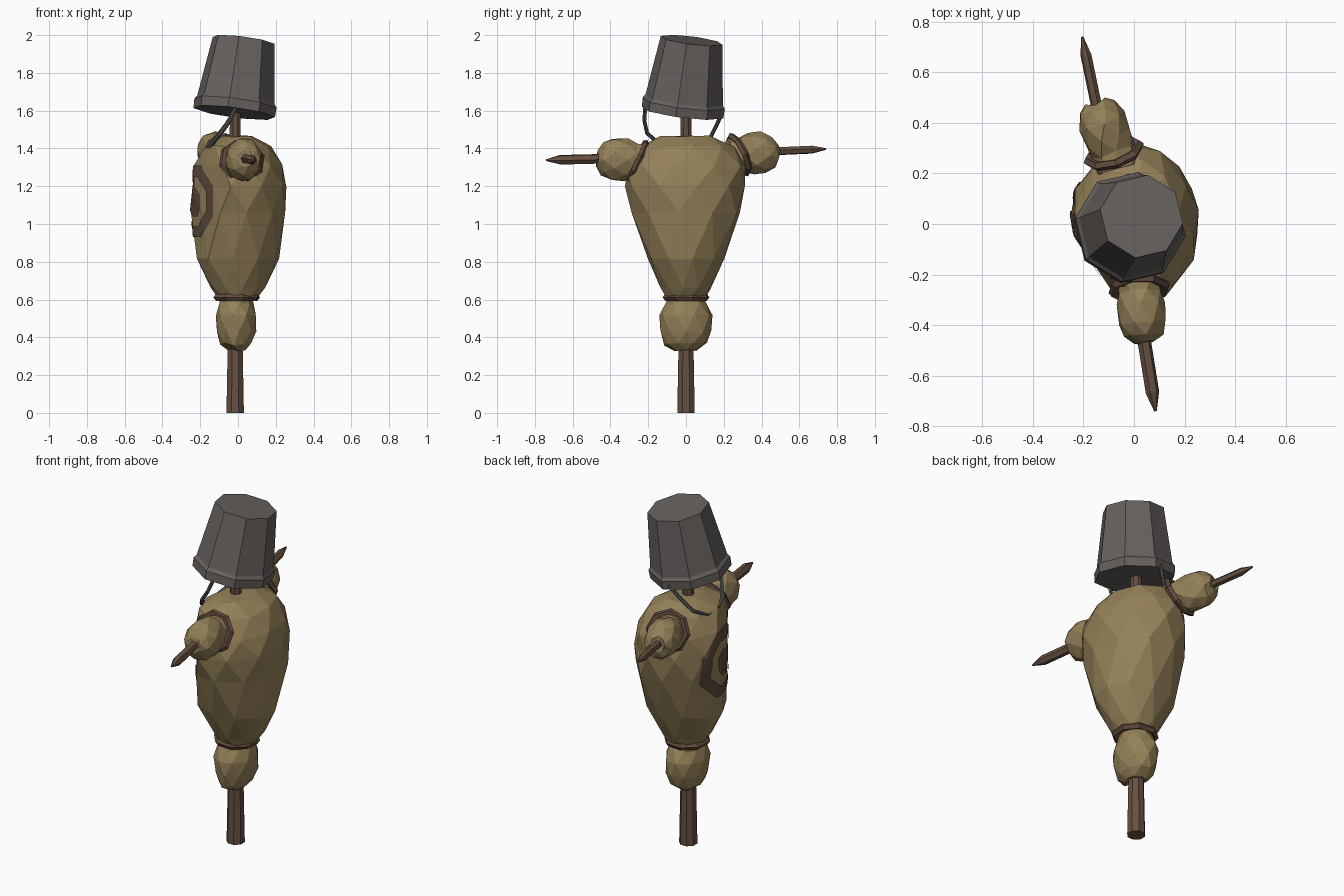
import bpy, bmesh, math, random
from mathutils import Vector
from mathutils.bvhtree import BVHTree

if "Cube" in bpy.data.objects:
    bpy.data.objects.remove(bpy.data.objects["Cube"])

random.seed(4)
UP = Vector((0, 0, 1))


def material(name, color):
    m = bpy.data.materials.new(name)
    m.diffuse_color = (*color, 1)
    m.use_nodes = True
    m.node_tree.nodes["Principled BSDF"].inputs["Base Color"].default_value = m.diffuse_color
    return m


SACK = material("sackcloth tan", (0.30, 0.22, 0.10))
WOOD = material("wood brown", (0.135, 0.08, 0.053))
ROPE = material("rope brown", (0.12, 0.072, 0.05))
PAINT = material("paint dark brown", (0.115, 0.07, 0.047))
METAL = material("bucket grey", (0.135, 0.12, 0.113))
WIRE = material("handle grey", (0.09, 0.09, 0.088))


def finish(bm, name, mat):
    bmesh.ops.recalc_face_normals(bm, faces=bm.faces)
    me = bpy.data.meshes.new(name)
    bm.to_mesh(me)
    bm.free()
    me.materials.append(mat)
    ob = bpy.data.objects.new(name, me)
    bpy.context.collection.objects.link(ob)
    return ob


def loft(name, stations, start, axis, sides, mat, phase=0, jitter=0.0, twist=0):
    """Rings (distance, radius x, radius y) along an axis, capped at both ends."""
    bm = bmesh.new()
    q = UP.rotation_difference(Vector(axis).normalized())
    rings = []
    for i, (d, rx, ry) in enumerate(stations):
        ring = []
        for k in range(sides):
            a = math.radians(phase + twist * i) + math.tau * k / sides
            s = 1 + random.uniform(-jitter, jitter)
            p = Vector((rx * s * math.cos(a), ry * s * math.sin(a),
                        d + random.uniform(-jitter, jitter) * 0.3))
            ring.append(bm.verts.new(Vector(start) + q @ p))
        rings.append(ring)
    for a, b in zip(rings, rings[1:]):
        for k in range(sides):
            n = (k + 1) % sides
            bm.faces.new((a[k], a[n], b[n], b[k]))
    bm.faces.new(rings[0])
    bm.faces.new(rings[-1])
    if jitter:
        bmesh.ops.triangulate(bm, faces=bm.faces)
    return finish(bm, name, mat)


def tube(name, points, radius, sides, mat, closed=False):
    """Polygonal tube following a path."""
    bm = bmesh.new()
    pts = [Vector(p) for p in points]
    n = len(pts)
    mid = sum(pts, Vector()) / n
    rings = []
    for i, p in enumerate(pts):
        before = pts[i - 1] if closed or i else p
        after = pts[(i + 1) % n] if closed or i < n - 1 else p
        t = (after - before).normalized()
        u = (p - mid)
        u = (u - t * u.dot(t)).normalized()
        v = t.cross(u)
        rings.append([bm.verts.new(p + radius * (u * math.cos(math.tau * k / sides)
                                                 + v * math.sin(math.tau * k / sides)))
                      for k in range(sides)])
    for i in range(n if closed else n - 1):
        a, b = rings[i], rings[(i + 1) % n]
        for k in range(sides):
            m = (k + 1) % sides
            bm.faces.new((a[k], a[m], b[m], b[k]))
    if not closed:
        bm.faces.new(rings[0])
        bm.faces.new(rings[-1])
    return finish(bm, name, mat)


def rope(name, centre, axis, radius, thick):
    q = UP.rotation_difference(Vector(axis).normalized())
    pts = [Vector(centre) + q @ Vector((radius * math.cos(math.tau * k / 8 + 0.3),
                                        radius * math.sin(math.tau * k / 8 + 0.3), 0))
           for k in range(8)]
    return tube(name, pts, thick, 5, ROPE, closed=True)


# pole through the whole dummy
loft("pole", [(0, .05, .05), (.6, .038, .038), (1.65, .03, .03)],
     (-.015, 0, 0), UP, 8, WOOD, 22.5)

# stuffed sack body, pressed flat on its front left side
body = loft("sack_body", [(.60, .10, .10), (.66, .145, .135), (.82, .225, .205), (1.06, .255, .295),
                          (1.2, .26, .32), (1.31, .232, .315), (1.41, .175, .255), (1.465, .08, .14)],
            (0, 0, 0), UP, 10, SACK, 10, .02, 18)
flat = Vector((-.83, -.55, 0))
for v in body.data.vertices:
    over = v.co.dot(flat) - .218
    if over > 0:
        v.co -= flat * over

# sack bottom below the tie
loft("sack_bottom", [(.335, .05, .06), (.365, .085, .115), (.43, .105, .138), (.52, .11, .14),
                     (.58, .09, .11), (.62, .085, .09)],
     (-.01, 0, 0), UP, 9, SACK, 0, .03, 20)
rope("waist_rope", (-.007, 0, .612), UP, .108, .021)

# arms: stuffed end, rope tie and sharpened stick
for side, tie, tie_axis, root, tip, r in (
        ("front", (.02, -.255, 1.335), (.05, -.9, .42), (.04, -.46, 1.345), (.085, -.74, 1.338), .027),
        ("back", (-.08, .28, 1.367), (-.3, .88, .40), (-.15, .475, 1.385), (-.205, .74, 1.397), .022)):
    tie, root, tip = Vector(tie), Vector(root), Vector(tip)
    axis = root - tie
    L = axis.length
    loft(side + "_arm_sack", [(-.06, .088, .09), (.01, .088, .095), (.3 * L, .096, .114),
                              (.65 * L, .096, .114), (.9 * L, .078, .09), (1.03 * L, .04, .045)],
         tie, axis, 8, SACK, 10, .025, 20)
    rope(side + "_arm_rope", tie, tie_axis, .106, .019)
    S = (tip - root).length
    loft(side + "_arm_stick", [(-.1, r, r), (S - .075, r, r), (S, .005, .005)],
         root, tip - root, 6, WOOD)

# upturned, tilted bucket with a rim band
base, top = Vector((-.02, -.018, 1.59)), Vector((.03, .03, 1.972))
H = (top - base).length
loft("bucket", [(d, r, r) for d, r in ((0, .22), (.05, .222), (.068, .209), (H, .167))],
     base, top - base, 8, METAL, 36)

# bucket handle hanging over the sack
tube("bucket_handle", [(-.01, -.215, 1.62), (-.04, -.22, 1.55), (-.09, -.205, 1.48), (-.14, -.14, 1.42),
                       (-.165, -.05, 1.395), (-.165, .04, 1.395), (-.13, .12, 1.44),
                       (-.06, .165, 1.53), (-.02, .19, 1.59)], .011, 5, WIRE)

# painted eight-sided target, draped on the left side of the body
bvh = BVHTree.FromPolygons([v.co for v in body.data.vertices],
                           [p.vertices for p in body.data.polygons])
out = Vector((-math.cos(.12), -math.sin(.12), 0))
side_dir = UP.cross(out)


def target_band(name, radii, n=32):
    bm = bmesh.new()
    rings = []
    for flat_r in radii:
        ring = []
        for k in range(n):
            a = math.tau * k / n
            eighth = math.tau / 8
            r = flat_r / math.cos((a + eighth / 2) % eighth - eighth / 2)
            p = side_dir * (r * math.cos(a)) + UP * (1.12 + r * math.sin(a)) + out
            hit = bvh.ray_cast(p, -out)[0]
            ring.append(bm.verts.new(hit + out * .007))
        rings.append(ring)
    for a, b in zip(rings, rings[1:]):
        for k in range(n):
            m = (k + 1) % n
            bm.faces.new((a[k], b[k], b[m], a[m]))
    return finish(bm, name, PAINT)


target_band("target_ring", (.13, .15, .17, .19))
target_band("target_spot", (.002, .025, .05, .08))
